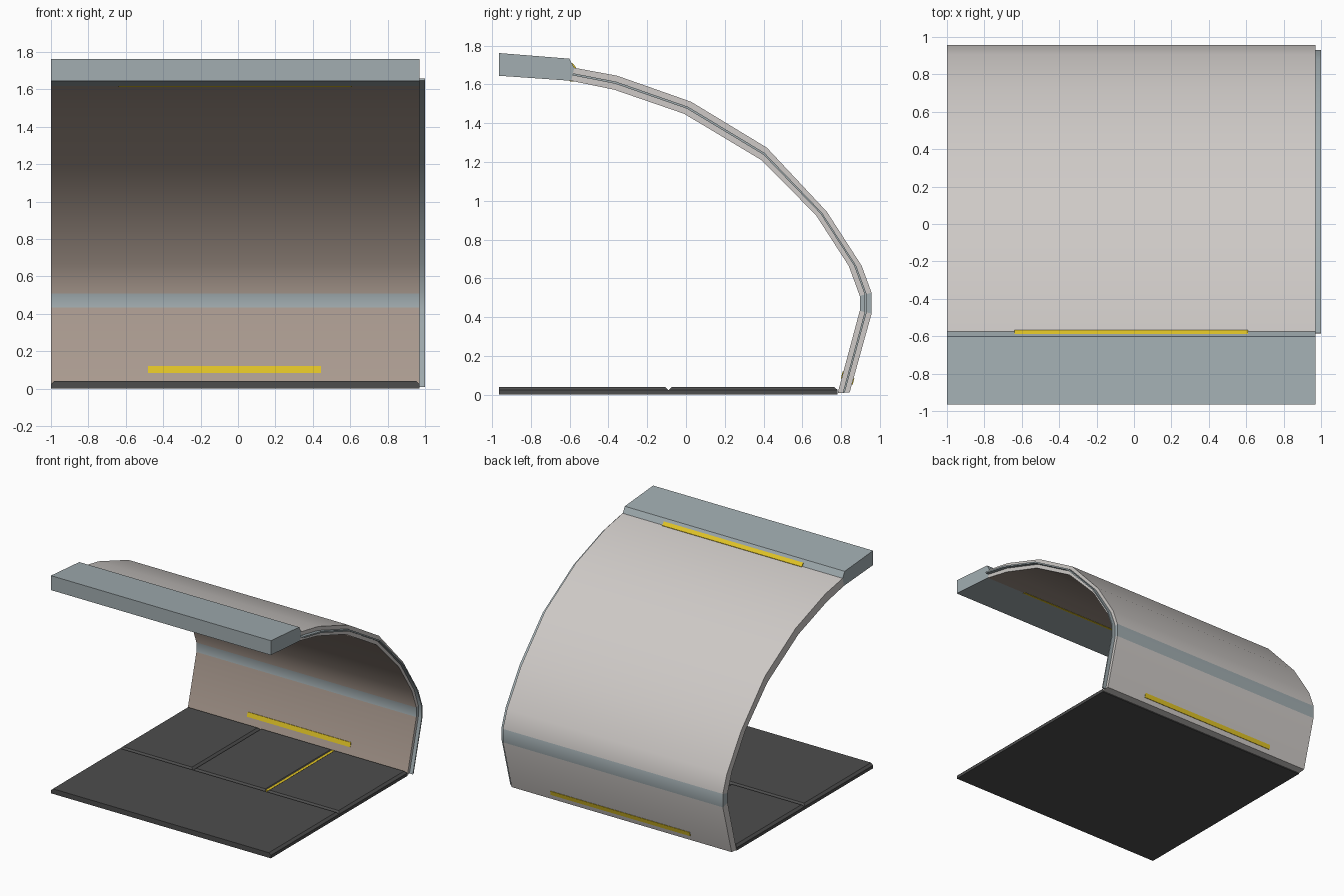
import bpy, bmesh
from mathutils import Vector

if "Cube" in bpy.data.objects:
    bpy.data.objects.remove(bpy.data.objects["Cube"])

X0, X1 = -1.0, 0.97


def material(name, r, g, b):
    m = bpy.data.materials.new(name)
    m.diffuse_color = (r, g, b, 1)
    m.use_nodes = True
    m.node_tree.nodes["Principled BSDF"].inputs["Base Color"].default_value = m.diffuse_color
    return m


PLATE = material("dark_plate", 0.075, 0.075, 0.075)
OUTER = material("pale_panel", 0.62, 0.59, 0.57)
INNER = material("warm_panel", 0.42, 0.34, 0.29)
TRIM = material("blue_grey_trim", 0.36, 0.42, 0.44)
LIGHT = material("yellow_light", 0.75, 0.55, 0.02)


def finish(name, bm, mats, smooth=False):
    bmesh.ops.recalc_face_normals(bm, faces=bm.faces[:])
    me = bpy.data.meshes.new(name)
    bm.to_mesh(me)
    bm.free()
    for m in mats:
        me.materials.append(m)
    ob = bpy.data.objects.new(name, me)
    bpy.context.collection.objects.link(ob)
    if smooth:
        bpy.ops.object.select_all(action='DESELECT')
        ob.select_set(True)
        bpy.context.view_layer.objects.active = ob
        bpy.ops.object.shade_smooth_by_angle(angle=0.7)
    return ob


def extrude_profile(name, pts, x0, x1, mat):
    """Prism from a closed (y, z) outline running along x."""
    bm = bmesh.new()
    a = [bm.verts.new((x0, y, z)) for y, z in pts]
    b = [bm.verts.new((x1, y, z)) for y, z in pts]
    bm.faces.new(a)
    bm.faces.new(b)
    for i in range(len(pts)):
        j = (i + 1) % len(pts)
        bm.faces.new((a[i], a[j], b[j], b[i]))
    return finish(name, bm, [mat])


def shell(name, inner, outer, x0, x1, mats, band=None):
    """Curved sheet between two (y, z) paths; 'band' is the trim segment."""
    bm = bmesh.new()
    rows = [[bm.verts.new((x, y, z)) for x, (y, z) in
             ((x0, i), (x1, i), (x1, o), (x0, o))] for i, o in zip(inner, outer)]
    for k in range(len(rows) - 1):
        for s in range(4):
            t = (s + 1) % 4
            f = bm.faces.new((rows[k][s], rows[k][t], rows[k + 1][t], rows[k + 1][s]))
            if len(mats) > 1:
                f.material_index = 2 if k == band else (1 if s == 0 else 0)
    bm.faces.new(rows[0])
    bm.faces.new(rows[-1])
    return finish(name, bm, mats, True)


def floor_panel(name, x0, x1, y0, y1, front_inset=0.018):
    """Floor tile with chamfered top edges."""
    c = 0.018
    bm = bmesh.new()
    lo = [bm.verts.new((x, y, 0.024)) for x, y in ((x0, y0), (x1, y0), (x1, y1), (x0, y1))]
    hi = [bm.verts.new((x, y, 0.041)) for x, y in
          ((x0 + c, y0 + front_inset), (x1 - c, y0 + front_inset), (x1 - c, y1 - c), (x0 + c, y1 - c))]
    bm.faces.new(lo)
    bm.faces.new(hi)
    for i in range(4):
        j = (i + 1) % 4
        bm.faces.new((lo[i], lo[j], hi[j], hi[i]))
    return finish(name, bm, [PLATE])


# Wall and canopy cross-section, floor to roof edge
outer = [(0.844, 0.012), (0.957, 0.418), (0.957, 0.526), (0.906, 0.665), (0.726, 0.944),
         (0.417, 1.274), (0.026, 1.511), (-0.355, 1.645), (-0.576, 1.686)]
inner = [(0.782, 0.008), (0.896, 0.433), (0.896, 0.510), (0.839, 0.665), (0.669, 0.928),
         (0.386, 1.212), (-0.010, 1.449), (-0.370, 1.573), (-0.592, 1.619)]
shell("curved_wall", inner, outer, X0, X1, [OUTER, INNER, TRIM], band=1)


def between(t):
    return [tuple(Vector(i).lerp(Vector(o), t)) for i, o in zip(inner, outer)]


# Joining tongue along the right end
shell("joining_tongue", between(0.42), between(0.58), X1 - 0.01, 1.0, [TRIM])

# Thick front roof edge
extrude_profile("roof_edge", [(-0.965, 1.645), (-0.592, 1.619), (-0.576, 1.686),
                              (-0.602, 1.733), (-0.965, 1.762)], X0, X1, TRIM)

# Floor slab and tiles
yb, yg = 0.782, -0.09
extrude_profile("floor_slab", [(-0.965, 0), (yb, 0), (yb, 0.024), (-0.965, 0.024)], X0, X1, PLATE)
floor_panel("floor_front_panel", X0, X1, -0.965, yg, 0.0)
w = (X1 - X0) / 3
for n in range(3):
    floor_panel(f"floor_rear_panel_{n + 1}", X0 + n * w, X0 + (n + 1) * w, yg, yb)

# Yellow light strips: floor groove, wall inside and outside, roof joint
gx = X0 + 2 * w
extrude_profile("floor_light", [(yg + 0.01, 0.025), (yb - 0.01, 0.025),
                                (yb - 0.01, 0.036), (yg + 0.01, 0.036)],
                gx - 0.011, gx + 0.011, LIGHT)


def strip(name, path, z0, z1, side, x0, x1):
    """Thin light lying on the lower wall, on the given side."""
    (ya, za), (yc, zc) = path[0], path[1]
    at = lambda z: ya + (yc - ya) * (z - za) / (zc - za)
    d = 0.004
    extrude_profile(name, [(at(z0) - d, z0), (at(z0) + d, z0),
                           (at(z1) + d, z1), (at(z1) - d, z1)], x0, x1, LIGHT)


strip("inner_wall_light", inner, 0.085, 0.120, -1, -0.48, 0.445)
strip("outer_wall_light", outer, 0.050, 0.085, 1, -0.64, 0.61)
extrude_profile("roof_joint_light", [(-0.600, 1.617), (-0.578, 1.614),
                                     (-0.566, 1.688), (-0.588, 1.712)], -0.64, 0.61, LIGHT)
